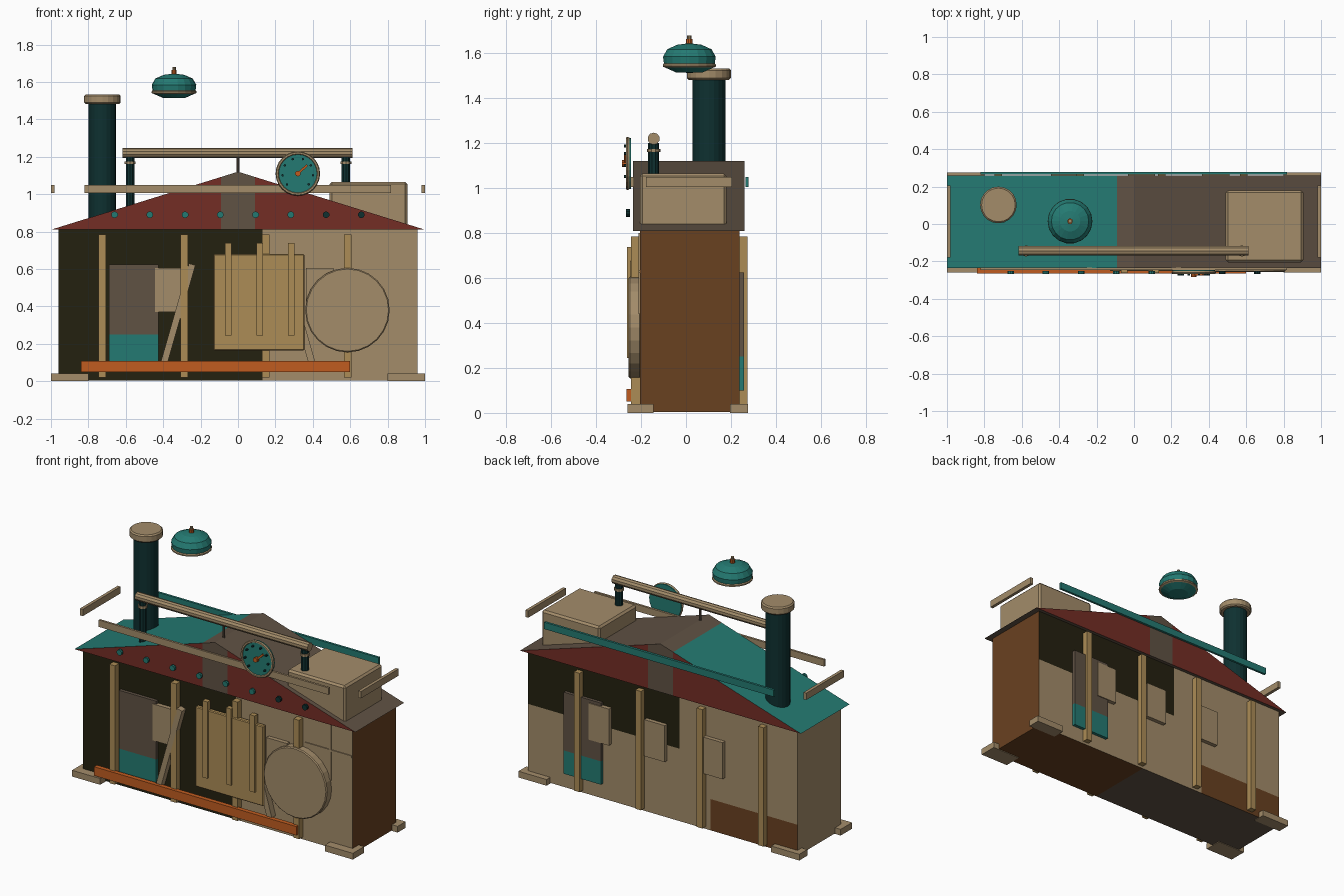
import bpy, bmesh, math
from mathutils import Vector, Matrix

if "Cube" in bpy.data.objects:
    bpy.data.objects.remove(bpy.data.objects["Cube"])


def srgb(r, g, b):
    return tuple(((c / 255 + 0.055) / 1.055) ** 2.4 for c in (r, g, b)) + (1,)


COLOURS = {
    "teal": srgb(36, 122, 114), "dark_teal": srgb(14, 48, 48),
    "tan": srgb(163, 140, 106), "golden_wood": srgb(172, 140, 86),
    "grey_brown": srgb(96, 82, 68), "red": srgb(116, 45, 37),
    "orange": srgb(192, 92, 32), "black_olive": srgb(36, 33, 16),
    "brown": srgb(105, 65, 32),
}
MAT = {}
for n, c in COLOURS.items():
    MAT[n] = bpy.data.materials.new(n)
    MAT[n].diffuse_color = c


def finish(name, bm, mats, rule=None):
    bmesh.ops.recalc_face_normals(bm, faces=bm.faces[:])
    if rule:
        bm.normal_update()
        for f in bm.faces:
            f.material_index = mats.index(rule(f.calc_center_median(), f.normal))
    me = bpy.data.meshes.new(name)
    bm.to_mesh(me)
    bm.free()
    for m in mats:
        me.materials.append(MAT[m])
    ob = bpy.data.objects.new(name, me)
    bpy.context.collection.objects.link(ob)
    return ob


def cut(bm, axis, value):
    no = Vector((0, 0, 0))
    no[axis] = 1
    bmesh.ops.bisect_plane(bm, geom=bm.verts[:] + bm.edges[:] + bm.faces[:],
                           plane_co=no * value, plane_no=no)


def box_bm(x, y, z):
    bm = bmesh.new()
    bmesh.ops.create_cube(bm, size=1)
    for v in bm.verts:
        v.co = Vector([(a + b) / 2 + c * (b - a) for (a, b), c in zip((x, y, z), v.co)])
    return bm


def box(name, mat, x, y, z, bevel=0.0):
    ob = finish(name, box_bm(x, y, z), [mat])
    if bevel:
        m = ob.modifiers.new("bevel", 'BEVEL')
        m.width, m.segments = bevel, 1
    return ob


def rod(name, mat, a, b, r, n=16, bevel=0.0):
    """Cylinder between two points."""
    a, b = Vector(a), Vector(b)
    bm = bmesh.new()
    rot = (b - a).to_track_quat('Z', 'Y').to_matrix().to_4x4()
    bmesh.ops.create_cone(bm, cap_ends=True, segments=n, radius1=r, radius2=r, depth=(b - a).length,
                          matrix=Matrix.Translation((a + b) / 2) @ rot)
    ob = finish(name, bm, [mat])
    if bevel:
        m = ob.modifiers.new("bevel", 'BEVEL')
        m.width, m.segments = bevel, 1
    return ob


def bar(name, mat, p, q, width, y):
    """Flat slanted bar in the xz plane."""
    p, q = Vector(p), Vector(q)
    side = Vector((q.y - p.y, p.x - q.x)).normalized() * width / 2
    bm = bmesh.new()
    f = bm.faces.new([bm.verts.new((c.x, y[0], c.y)) for c in (p - side, p + side, q + side, q - side)])
    ext = bmesh.ops.extrude_face_region(bm, geom=[f])["geom"]
    bmesh.ops.translate(bm, vec=(0, y[1] - y[0], 0), verts=[v for v in ext if isinstance(v, bmesh.types.BMVert)])
    return finish(name, bm, [mat])


# Main body, wall colours by side and position
bm = box_bm((-.96, .96), (-.205, .238), (0.004, .815))
for ax, val in ((0, .13), (0, -.12), (0, -.34), (2, .47), (2, .205)):
    cut(bm, ax, val)


def body_rule(c, n):
    if n.y < -.5:
        return "black_olive" if c.x < .13 else "tan"
    if n.y > .5:
        if c.z > .47 and c.x > -.12:
            return "black_olive"
        return "brown" if c.z < .205 and c.x < -.34 else "tan"
    if n.x > .5:
        return "brown"
    if n.z < -.5:
        return "brown" if c.x > .13 else "grey_brown"
    return "tan"


finish("body", bm, ["tan", "black_olive", "brown", "grey_brown"], body_rule)

# Gable roof
bm = bmesh.new()
face = bm.faces.new([bm.verts.new((x, -.235, z)) for x, z in ((-1, .81), (1, .81), (0, 1.12))])
ext = bmesh.ops.extrude_face_region(bm, geom=[face])["geom"]
bmesh.ops.translate(bm, vec=(0, .495, 0), verts=[v for v in ext if isinstance(v, bmesh.types.BMVert)])
cut(bm, 0, -.09)
cut(bm, 0, .09)


def roof_rule(c, n):
    if abs(n.y) > .5:
        return "red" if abs(c.x) > .09 else "grey_brown"
    return "teal" if n.z > 0 and c.x < -.09 else "grey_brown"


finish("roof", bm, ["grey_brown", "red", "teal"], roof_rule)

# Corner feet
for i, (x0, x1) in enumerate(((-1, -.8), (.8, 1))):
    box(f"front_foot_{i}", "tan", (x0, x1), (-.26, -.145), (0, .04))
    box(f"back_foot_{i}", "tan", (x0, x1), (.195, .276), (0, .04))

# Wall posts front and back
for i in range(4):
    x = -.725 + i * .437
    box(f"front_post_{i}", "golden_wood", (x - .02, x + .02), (-.245, -.2), (.02, .785))
    box(f"back_post_{i}", "golden_wood", (x - .02, x + .02), (.23, .274), (.02, .785))

# Doors with a teal lower half
for name, xs, ys in (("front_door", (-.69, -.425), (-.226, -.2)), ("back_door", (.425, .69), (.23, .258))):
    bm = box_bm(xs, ys, (.1, .625))
    cut(bm, 2, .25)
    finish(name, bm, ["grey_brown", "teal"], lambda c, n: "teal" if c.z < .25 else "grey_brown")

# Shuttered windows
for i, x in enumerate((-.372, .04, .437)):
    box(f"front_window_{i}", "tan", (x - .073, x + .073), (-.232, -.2), (.37, .605))
    box(f"back_window_{i}", "tan", (x - .073, x + .073), (.23, .264), (.37, .605))

# Slanted struts
for s in (-1, 1):
    bar(f"strut_{s}", "tan", (s * .395, .1), (s * .245, .625), .036, (-.245, -.2))

# Big front panel with three slats
box("front_panel", "golden_wood", (-.13, .355), (-.25, -.22), (.165, .68), .005)
for i, x in enumerate((-.052, .116, .284)):
    box(f"panel_slat_{i}", "golden_wood", (x - .018, x + .018), (-.262, -.23), (.245, .738))

# Round hatch, bottom beam
rod("round_hatch", "tan", (.585, -.256, .38), (.585, -.2, .38), .226, 24, .006)
box("bottom_beam", "orange", (-.84, .6), (-.264, -.235), (.05, .107))

# Seams on the right part of the front wall
box("wall_seam", "tan", (.62, .955), (-.211, -.2), (.622, .636))
box("wall_seam_upright", "tan", (.796, .81), (-.211, -.2), (.44, .8))

# Chimney
rod("chimney", "dark_teal", (-.725, .102, .8), (-.725, .102, 1.5), .073, 20)
rod("chimney_cap", "tan", (-.725, .102, 1.482), (-.725, .102, 1.532), .098, 20, .008)

# Roof box
box("roof_box", "tan", (.49, .905), (-.205, .18), (.77, 1.066), .012)

# Floating rails around the roof
box("front_rail", "tan", (-.82, .817), (-.246, -.232), (1.006, 1.05))
box("back_rail", "teal", (-.82, .817), (.264, .279), (1.006, 1.05))
for s in (-1, 1):
    box(f"end_rail_{s}", "tan", sorted((s * .98, s)), (-.178, .205), (1.006, 1.05))

# Pipe over the roof with supports
rod("roof_pipe", "tan", (-.617, -.144, 1.22), (.613, -.144, 1.22), .027, 10)
for s in (-1, 1):
    rod(f"pipe_leg_{s}", "dark_teal", (s * .577, -.144, .88), (s * .577, -.144, 1.2), .024, 10)
    rod(f"pipe_collar_{s}", "tan", (s * .577, -.144, 1.16), (s * .577, -.144, 1.175), .03, 10)
rod("pipe_stay", "grey_brown", (0, -.144, 1.08), (0, -.144, 1.21), .007, 8)

# Rivets on the gable
for i in range(8):
    x = -.66 + i * .1885
    rod(f"gable_rivet_{i}", "dark_teal" if i > 5 else "teal", (x, -.267, .89), (x, -.25, .89), .018, 10)

# Gauge
gx, gz = .32, 1.11
rod("gauge_case", "teal", (gx, -.262, gz), (gx, -.245, gz), .114, 24)
bpy.ops.mesh.primitive_torus_add(location=(gx, -.26, gz), rotation=(math.pi / 2, 0, 0), major_segments=24,
                                 minor_segments=6, major_radius=.11, minor_radius=.009)
rim = bpy.context.object
rim.name = "gauge_rim"
rim.data.materials.append(MAT["tan"])
for i in range(8):
    a = math.radians(-45 + i * 270 / 7)
    px, pz = gx + .082 * math.cos(a), gz + .082 * math.sin(a)
    rod(f"gauge_tick_{i}", "dark_teal", (px, -.276, pz), (px, -.255, pz), .007, 6)
rod("gauge_hub", "orange", (gx, -.284, gz), (gx, -.255, gz), .015, 10)
bar("gauge_hand", "orange", (gx, gz), (gx + .05, gz + .045), .012, (-.276, -.268))

# Bell
bm = bmesh.new()
profile = [(0, 1.513), (.06, 1.515), (.108, 1.536), (.12, 1.541), (.12, 1.549),
           (.115, 1.555), (.119, 1.585), (.1, 1.618), (.055, 1.638), (0, 1.645)]
vs = [bm.verts.new((r, 0, z)) for r, z in profile]
es = [bm.edges.new(p) for p in zip(vs, vs[1:])]
bmesh.ops.spin(bm, geom=vs + es, cent=(0, 0, 0), axis=(0, 0, 1), angle=2 * math.pi, steps=18)
bmesh.ops.remove_doubles(bm, verts=bm.verts[:], dist=1e-4)
bell = finish("bell", bm, ["teal", "tan"], lambda c, n: "tan" if 1.536 < c.z < 1.553 else "teal")
bell.location = (-.342, .015, 0)
rod("bell_stem", "orange", (-.342, .015, 1.635), (-.342, .015, 1.664), .015, 10)
rod("bell_knob", "tan", (-.342, .015, 1.66), (-.342, .015, 1.68), .01, 10)

for m in bpy.data.materials:
    if m.users and not m.is_grease_pencil:
        m.use_nodes = True
        m.node_tree.nodes["Principled BSDF"].inputs["Base Color"].default_value = m.diffuse_color
